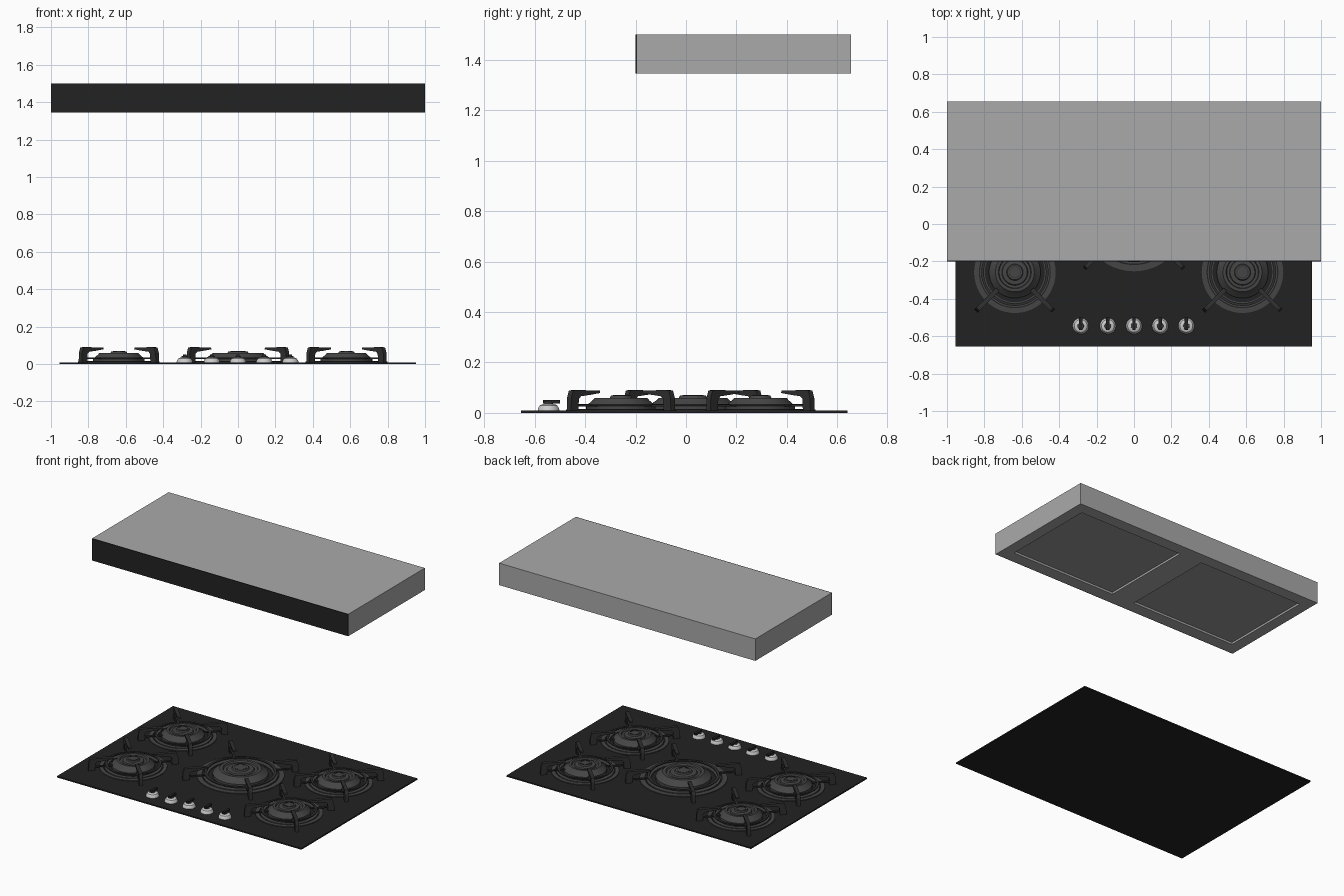
import bpy, bmesh, math
from mathutils import Matrix, Vector

if "Cube" in bpy.data.objects:
    bpy.data.objects.remove(bpy.data.objects["Cube"], do_unlink=True)


def material(name, value):
    m = bpy.data.materials.new(name)
    m.use_nodes = True
    colour = (value, value, value, 1)
    m.diffuse_color = colour
    m.node_tree.nodes["Principled BSDF"].inputs["Base Color"].default_value = colour
    return m


STEEL = material("hood grey", 0.40)
FILTER = material("filter grey", 0.32)
BLACK = material("glass black", 0.016)
IRON = material("cast iron", 0.03)
BURNER = material("burner grey", 0.06)
SILVER = material("knob silver", 0.6)


def finish(name, bm, mats, smooth=False):
    bmesh.ops.recalc_face_normals(bm, faces=bm.faces)
    mesh = bpy.data.meshes.new(name)
    bm.to_mesh(mesh)
    bm.free()
    ob = bpy.data.objects.new(name, mesh)
    bpy.context.collection.objects.link(ob)
    for m in mats:
        mesh.materials.append(m)
    if smooth:
        bpy.ops.object.select_all(action="DESELECT")
        ob.select_set(True)
        bpy.context.view_layer.objects.active = ob
        bpy.ops.object.shade_smooth_by_angle(angle=math.radians(30))
    return ob


def box_bm(lo, hi):
    bm = bmesh.new()
    lo, hi = Vector(lo), Vector(hi)
    size = Matrix.Diagonal((*(hi - lo), 1))
    bmesh.ops.create_cube(bm, size=1, matrix=Matrix.Translation((lo + hi) / 2) @ size)
    return bm


def lathe(name, profile, centre, mat, scale=1.0, closed=False):
    """Spin an (r, z) profile about a vertical axis."""
    bm = bmesh.new()
    verts = [bm.verts.new((r * scale, 0, z)) for r, z in profile]
    edges = [bm.edges.new(p) for p in zip(verts, verts[1:])]
    if closed:
        edges.append(bm.edges.new((verts[-1], verts[0])))
    bmesh.ops.spin(bm, geom=verts + edges, cent=(0, 0, 0), axis=(0, 0, 1),
                   angle=math.tau, steps=48)
    bmesh.ops.remove_doubles(bm, verts=bm.verts, dist=1e-5)
    ob = finish(name, bm, [mat], True)
    ob.location = (*centre, 0)
    return ob


def ring(name, inner, outer, low, high, centre, mat, scale):
    lathe(name, [(inner, low), (outer, low), (outer, high), (inner, high)],
          centre, mat, scale, closed=True)


# Hood body with two recessed filters underneath
bm = box_bm((-1, -0.195, 1.345), (1, 0.655, 1.5))
cuts = [((x, 0, 0), (1, 0, 0)) for x in (-0.92, -0.09, 0.09, 0.92)]
cuts += [((0, y, 0), (0, 1, 0)) for y in (-0.11, 0.57)]
for co, no in cuts:
    bmesh.ops.bisect_plane(bm, geom=bm.verts[:] + bm.edges[:] + bm.faces[:],
                           plane_co=co, plane_no=no)
bm.normal_update()
panels = []
for f in bm.faces:
    c = f.calc_center_median()
    if f.normal.z < -0.9 and 0.09 < abs(c.x) < 0.92 and -0.11 < c.y < 0.57:
        panels.append(f)
bmesh.ops.inset_individual(bm, faces=panels, thickness=0.001, depth=-0.014)
for f in panels:
    f.material_index = 1
finish("hood_body", bm, [STEEL, FILTER])
finish("hood_front_panel", box_bm((-1, -0.2, 1.345), (1, -0.195, 1.5)), [BLACK])

# Glass hob plate
finish("hob_plate", box_bm((-0.955, -0.655, 0), (0.953, 0.64, 0.009)), [BLACK])

# Pan support arm: foot, upright and inward finger, drawn as (radius, z)
ARM = [(0.292, 0.009), (0.29, 0.06), (0.28, 0.088), (0.262, 0.091), (0.13, 0.088),
       (0.128, 0.079), (0.18, 0.072), (0.235, 0.066), (0.248, 0.055), (0.25, 0.009)]


def pan_support(name, centre, reach):
    bm = bmesh.new()
    for k in range(4):
        turn = Matrix.Rotation(math.radians(45 + 90 * k), 4, "Z")
        verts = [bm.verts.new(turn @ Vector((r + reach, -0.012, z))) for r, z in ARM]
        face = bm.faces.new(verts)
        ext = bmesh.ops.extrude_face_region(bm, geom=[face])["geom"]
        bmesh.ops.translate(bm, vec=turn @ Vector((0, 0.024, 0)),
                            verts=[v for v in ext if isinstance(v, bmesh.types.BMVert)])
        # Thin link from the upright to the burner
        link = box_bm((0.13 + reach, -0.006, 0.026), (0.26 + reach, 0.006, 0.034))
        bmesh.ops.transform(link, matrix=turn, verts=link.verts)
        tmp = bpy.data.meshes.new("link")
        link.to_mesh(tmp)
        link.free()
        bm.from_mesh(tmp)
        bpy.data.meshes.remove(tmp)
    ob = finish(name, bm, [IRON])
    ob.location = (*centre, 0)


BODY = [(0.138, 0.009), (0.138, 0.028), (0.112, 0.05), (0.104, 0.06), (0.088, 0.06),
        (0.084, 0.05), (0.07, 0.05), (0.066, 0.058), (0.044, 0.06), (0.04, 0.068), (0, 0.068)]


def burner(name, centre, scale, reach):
    ring(name + "_outer_trim", 0.192, 0.218, 0.008, 0.014, centre, BURNER, scale)
    ring(name + "_inner_trim", 0.16, 0.186, 0.008, 0.016, centre, BURNER, scale)
    ring(name + "_support_ring", 0.166, 0.18, 0.03, 0.035, centre, IRON, scale)
    lathe(name + "_body", BODY, centre, BURNER, scale)
    ring(name + "_cap_edge", 0.028, 0.032, 0.066, 0.07, centre, IRON, scale)
    pan_support(name + "_pan_support", centre, reach)


for side, x in (("right", -0.637), ("left", 0.58)):
    for end, y in (("front", -0.258), ("rear", 0.295)):
        burner(f"{end}_{side}_burner", (x, y), 1, 0)
burner("centre_burner", (0, 0.028), 1.29, 0.085)

# Control knobs: silver dome, grey hub and black grip
DOME = [(0.043, 0.009), (0.042, 0.018), (0.034, 0.03), (0.02, 0.036), (0, 0.037)]
for i, x in enumerate((-0.285, -0.14, 0, 0.14, 0.28), 1):
    lathe(f"knob_{i}_dome", DOME, (x, -0.545), SILVER)
    lathe(f"knob_{i}_hub", [(0.018, 0.03), (0.016, 0.043), (0, 0.043)], (x, -0.545), BURNER)
    finish(f"knob_{i}_grip", box_bm((x - 0.009, -0.567, 0.038), (x + 0.009, -0.5, 0.051)), [BLACK])
